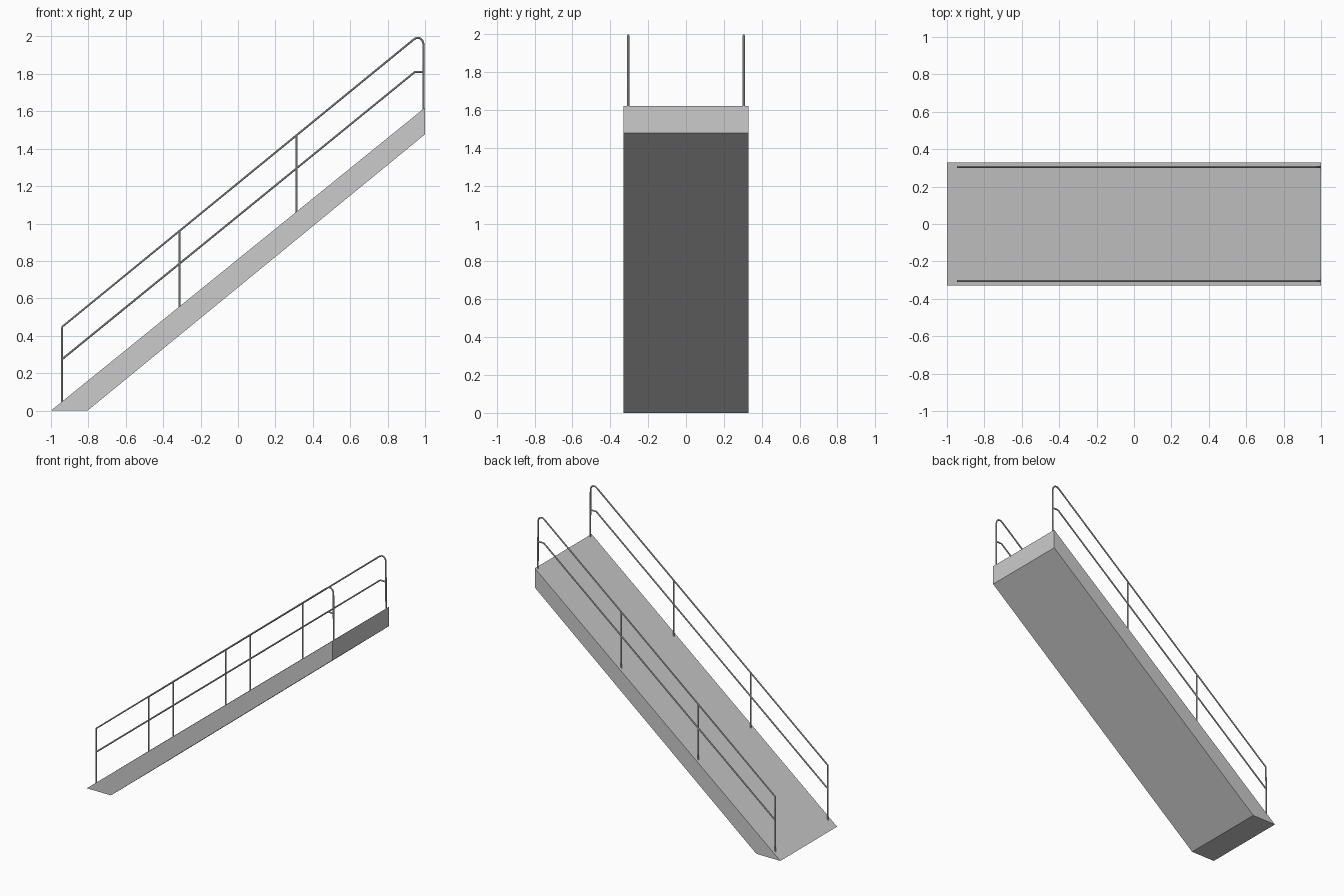
import bpy
import bmesh

cube = bpy.data.objects.get("Cube")
if cube:
    bpy.data.objects.remove(cube, do_unlink=True)

HALF_WIDTH = 0.33
RAIL_Y = 0.305
RADIUS = 0.0055


def make_material(name, rgb):
    mat = bpy.data.materials.new(name)
    mat.use_nodes = True
    colour = (*rgb, 1.0)
    mat.diffuse_color = colour
    mat.node_tree.nodes["Principled BSDF"].inputs["Base Color"].default_value = colour
    return mat


grey = make_material("light_grey", (0.6, 0.6, 0.6))


def add_prism(name, profile, half_width):
    """Extrude an x-z outline across y."""
    bm = bmesh.new()
    face = bm.faces.new([bm.verts.new((x, -half_width, z)) for x, z in profile])
    side = bmesh.ops.extrude_face_region(bm, geom=[face])
    verts = [v for v in side["geom"] if isinstance(v, bmesh.types.BMVert)]
    bmesh.ops.translate(bm, verts=verts, vec=(0, 2 * half_width, 0))
    bmesh.ops.recalc_face_normals(bm, faces=bm.faces)
    mesh = bpy.data.meshes.new(name)
    bm.to_mesh(mesh)
    bm.free()
    mesh.materials.append(grey)
    obj = bpy.data.objects.new(name, mesh)
    bpy.context.collection.objects.link(obj)


def add_tube(name, path, y):
    """Round bar along an x-z path."""
    curve = bpy.data.curves.new(name, "CURVE")
    curve.dimensions = "3D"
    curve.bevel_depth = RADIUS
    curve.bevel_resolution = 2
    curve.use_fill_caps = True
    spline = curve.splines.new("POLY")
    spline.points.add(len(path) - 1)
    for point, (x, z) in zip(spline.points, path):
        point.co = (x, y, z, 1)
    curve.materials.append(grey)
    obj = bpy.data.objects.new(name, curve)
    bpy.context.collection.objects.link(obj)
    bpy.ops.object.select_all(action="DESELECT")
    obj.select_set(True)
    bpy.context.view_layer.objects.active = obj
    bpy.ops.object.convert(target="MESH")
    bpy.ops.object.shade_smooth_by_angle()


def deck_height(x):
    return 0.81 * (x + 1)


# Sloping deck with a flat foot and an upright top end
add_prism("ramp_deck", [(-1, 0), (-0.804, 0), (1, 1.477), (1, 1.62)], HALF_WIDTH)

# Handrails: end posts and top rail in one bent bar, middle rail, inner posts
handrail = [(-0.942, 0.04), (-0.94, 0.448), (0.938, 1.983), (0.955, 1.993),
            (0.972, 1.991), (0.985, 1.98), (0.991, 1.962), (0.993, 1.6)]
middle_rail = [(-0.94, 0.275), (0.945, 1.81), (0.993, 1.81)]

for side, y in (("left", RAIL_Y), ("right", -RAIL_Y)):
    # the model faces -y, so both rails run along its width
    label = "back" if y > 0 else "front"
    add_tube(f"{label}_handrail", handrail, y)
    add_tube(f"{label}_middle_rail", middle_rail, y)
    for place, x in (("lower", -0.313), ("upper", 0.313)):
        base = deck_height(x)
        add_tube(f"{label}_{place}_post", [(x, base - 0.01), (x, base + 0.408)], y)
